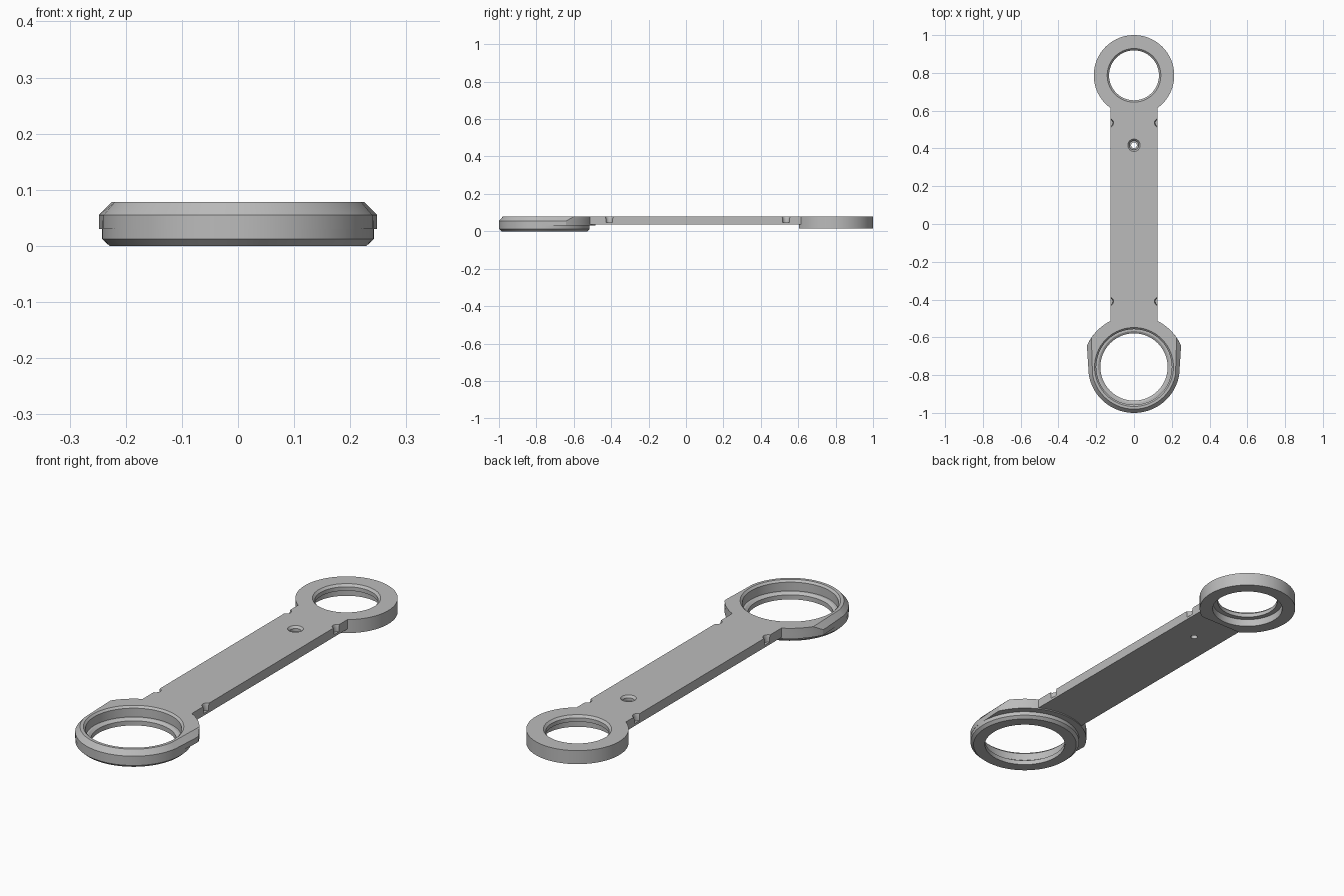
import bpy
import math

if "Cube" in bpy.data.objects:
    bpy.data.objects.remove(bpy.data.objects["Cube"], do_unlink=True)

TOP = 0.078
BIG_Y, SMALL_Y = -0.757, 0.787

grey = bpy.data.materials.new("plain grey")
grey.use_nodes = True
colour = (0.5, 0.5, 0.5, 1)
grey.diffuse_color = colour
grey.node_tree.nodes["Principled BSDF"].inputs["Base Color"].default_value = colour


def loft(name, loops):
    """Solid skinned through loops of equal length, listed from bottom to top."""
    n = len(loops[0])
    verts = [p for loop in loops for p in loop]
    faces = [tuple(reversed(range(n))), tuple(range(len(verts) - n, len(verts)))]
    for k in range(len(loops) - 1):
        for i in range(n):
            j = (i + 1) % n
            faces.append((k * n + i, k * n + j, k * n + n + j, k * n + n + i))
    mesh = bpy.data.meshes.new(name)
    mesh.from_pydata(verts, [], faces)
    mesh.materials.append(grey)
    obj = bpy.data.objects.new(name, mesh)
    bpy.context.collection.objects.link(obj)
    return obj


def turned(name, x, y, profile, n=96):
    """Round solid from (radius, height) pairs."""
    angles = [2 * math.pi * i / n for i in range(n)]
    return loft(name, [[(x + r * math.cos(a), y + r * math.sin(a), z) for a in angles]
                       for r, z in profile])


def block(name, x0, x1, y0, y1, z0, z1):
    return loft(name, [[(x0, y0, z), (x1, y0, z), (x1, y1, z), (x0, y1, z)]
                       for z in (z0, z1)])


def combine(target, tool, operation):
    mod = target.modifiers.new("join or cut", 'BOOLEAN')
    mod.operation, mod.object, mod.solver = operation, tool, 'EXACT'
    bpy.context.view_layer.objects.active = target
    bpy.ops.object.modifier_apply(modifier=mod.name)
    bpy.data.objects.remove(tool, do_unlink=True)


def head_outline(r_front, ear_x, z):
    """Round front, tapering sides and a wider arc behind, mirrored in x."""
    r_back = 0.274
    front = [math.radians(-90 + 80 * i / 32) for i in range(33)]
    right = [(r_front * math.cos(a), r_front * math.sin(a)) for a in front]
    start = math.acos(ear_x / r_back)
    right.append((ear_x, r_back * math.sin(start) - 0.025))
    for i in range(17):
        a = start + (math.pi / 2 - start) * i / 16
        right.append((r_back * math.cos(a), r_back * math.sin(a)))
    left = [(-x, y) for x, y in reversed(right[1:-1])]
    return [(x, y + BIG_Y, z) for x, y in right + left]


# Small end ring, with its underside cut straight where the bar meets it
body = turned("connecting_arm", 0, SMALL_Y, [(0.213, 0.016), (0.213, TOP)])
combine(body, block("ring_flat", -0.3, 0.3, 0.4, 0.603, -0.1, 0.035), 'DIFFERENCE')

# Flat bar
combine(body, block("bar", -0.125, 0.125, -0.54, 0.63, 0.035, TOP), 'UNION')

# Large end: chamfered lower ring and eared upper head
head = loft("large_head", [head_outline(0.243, 0.248, 0.03),
                           head_outline(0.243, 0.248, 0.055),
                           head_outline(0.223, 0.225, TOP)])
lower = turned("lower_ring", 0, BIG_Y, [(0.229, 0), (0.242, 0.012), (0.242, 0.045)])
combine(head, lower, 'UNION')
combine(body, head, 'UNION')

# Large stepped bore
combine(body, turned("large_bore", 0, BIG_Y, [
    (0.178, -0.02), (0.178, 0.021), (0.19, 0.029), (0.2, 0.029),
    (0.2, 0.069), (0.215, 0.084)]), 'DIFFERENCE')

# Small bore, recessed from below
combine(body, turned("small_bore", 0, SMALL_Y, [
    (0.155, -0.02), (0.155, 0.05), (0.132, 0.05), (0.132, 0.068),
    (0.148, 0.084)]), 'DIFFERENCE')

# Countersunk screw hole
combine(body, turned("screw_hole", 0, 0.417, [
    (0.015, 0), (0.015, 0.055), (0.024, 0.055), (0.024, 0.068),
    (0.04, 0.086)], 48), 'DIFFERENCE')

# Blind round notches on both edges of the bar
for side in (-1, 1):
    for y in (-0.41, 0.535):
        combine(body, turned("notch", side * 0.131, y, [
            (0.019, 0.046), (0.019, 0.066), (0.025, 0.084)], 32), 'DIFFERENCE')

# Smooth round walls, sharp edges
bpy.ops.object.select_all(action='DESELECT')
body.select_set(True)
bpy.context.view_layer.objects.active = body
bpy.ops.object.shade_smooth_by_angle(angle=math.radians(25))
